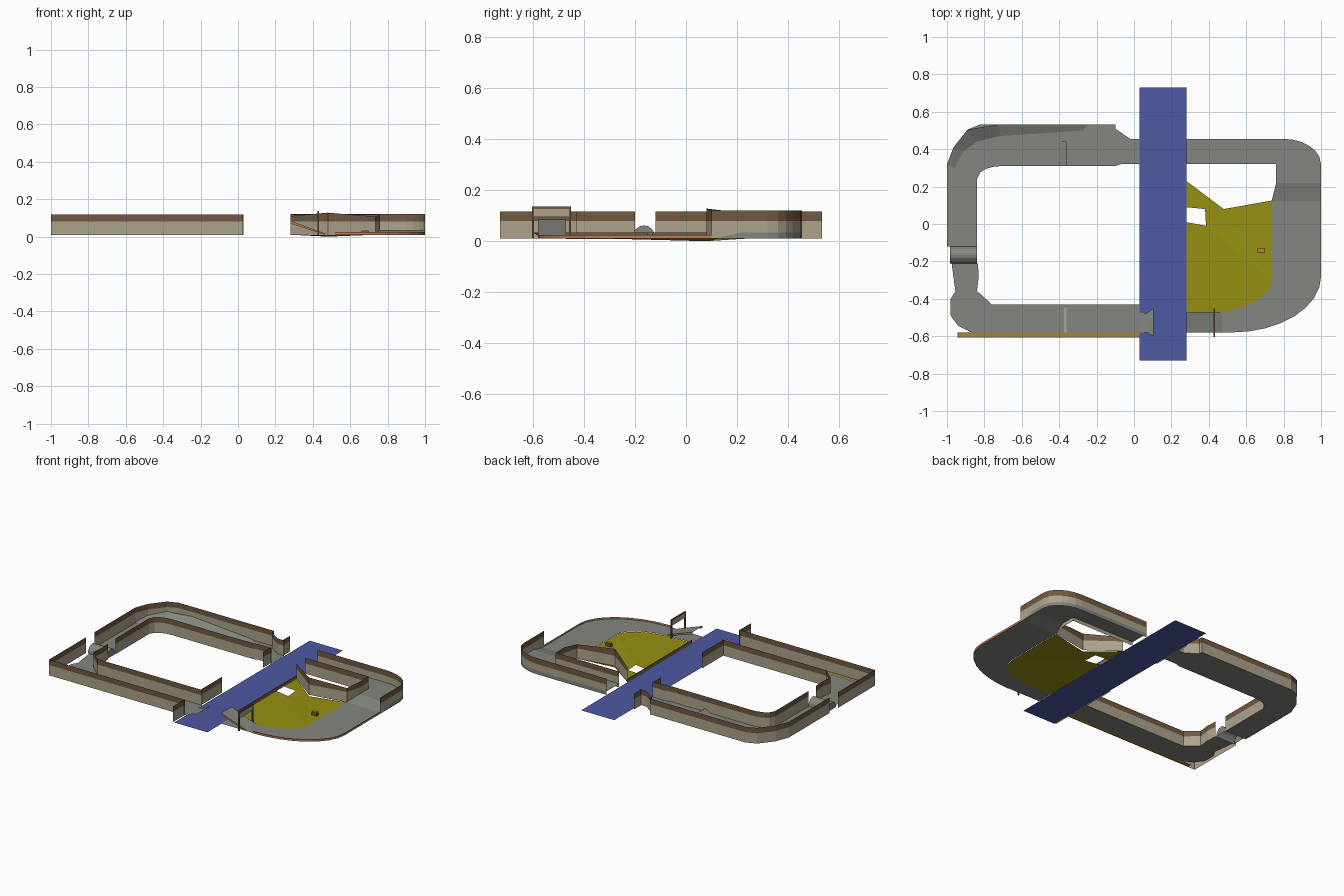
import bpy, bmesh, math
from mathutils import Vector

if "Cube" in bpy.data.objects:
    bpy.data.objects.remove(bpy.data.objects["Cube"])


def material(name, r, g, b):
    m = bpy.data.materials.new(name)
    m.diffuse_color = (r, g, b, 1)
    m.use_nodes = True
    m.node_tree.nodes["Principled BSDF"].inputs["Base Color"].default_value = m.diffuse_color
    return m


ROAD = material("road grey", 0.23, 0.24, 0.22)
BROWN = material("wall brown", 0.16, 0.10, 0.055)
BEIGE = material("wall beige", 0.42, 0.37, 0.26)
WATER = material("water blue", 0.075, 0.10, 0.36)
GRASS = material("grass olive", 0.31, 0.28, 0.006)
ORANGE = material("curb orange", 0.5, 0.2, 0.1)
STRIP = material("strip ochre", 0.36, 0.24, 0.05)
Z = 0.012


def arc(cx, cy, rx, ry, a0, a1, n=7):
    return [(cx + rx * math.cos(math.radians(a0 + (a1 - a0) * i / n)),
             cy + ry * math.sin(math.radians(a0 + (a1 - a0) * i / n))) for i in range(n + 1)]


def finish(name, bm, mats):
    me = bpy.data.meshes.new(name)
    bm.to_mesh(me)
    bm.free()
    for m in mats:
        me.materials.append(m)
    ob = bpy.data.objects.new(name, me)
    bpy.context.collection.objects.link(ob)
    return ob


def plate(name, pts, mat, z=Z):
    """Flat or gently folded sheet from an outline; always faces up."""
    bm = bmesh.new()
    f = bm.faces.new([bm.verts.new((p[0], p[1], p[2] if len(p) > 2 else z)) for p in pts])
    f.normal_update()
    if f.normal.z < 0:
        f.normal_flip()
    bmesh.ops.triangulate(bm, faces=[f])
    return finish(name, bm, [mat])


def strip(name, low, high, mat):
    """Band of quads between two matching 3D paths."""
    bm = bmesh.new()
    a = [bm.verts.new(p) for p in low]
    b = [bm.verts.new(p) for p in high]
    for i in range(len(a) - 1):
        bm.faces.new((a[i], a[i + 1], b[i + 1], b[i]))
    return finish(name, bm, [mat])


def wall(name, path, z0=0.01, z1=0.117, split=0.08, mats=(BEIGE, BROWN)):
    """Thin standing wall: beige below, brown above. A third path value sets the top."""
    bm = bmesh.new()
    rows = [[bm.verts.new((p[0], p[1], h if h is not None else (p[2] if len(p) > 2 else z1)))
             for p in path] for h in (z0, split, None)]
    for r in range(2):
        for i in range(len(path) - 1):
            f = bm.faces.new((rows[r][i], rows[r][i + 1], rows[r + 1][i + 1], rows[r + 1][i]))
            f.material_index = r
    return finish(name, bm, mats)


def box(name, x0, x1, y0, y1, z0, z1, mat):
    bm = bmesh.new()
    bmesh.ops.create_cube(bm, size=1)
    for v in bm.verts:
        v.co = Vector(((x0, x1)[v.co.x > 0], (y0, y1)[v.co.y > 0], (z0, z1)[v.co.z > 0]))
    return finish(name, bm, [mat])


# River and meadow
plate("river", [(0.03, -0.73), (0.28, -0.73), (0.28, 0.73), (0.03, 0.73)], WATER, 0.01)
in_corner = arc(0.40, -0.30, 0.335, 0.17, 0, -90)
plate("meadow", [(0.28, 0.23), (0.48, 0.08, 0.0), (0.735, 0.125)] + in_corner +
      [(0.28, -0.47), (0.28, 0.01), (0.385, -0.01), (0.38, 0.08), (0.28, 0.09)], GRASS, 0.01)
wall("river_bank_wall", [(0.282, -0.47), (0.282, 0.23)], 0.008, 0.034, 0.015)

# Left half of the track
out_back = [(-1, 0.32), (-0.965, 0.41), (-0.89, 0.505), (-0.82, 0.533), (-0.10, 0.533),
            (-0.10, 0.51), (-0.02, 0.455), (0.03, 0.455)]
in_back = [(-0.84, -0.12), (-0.84, 0.24)] + arc(-0.71, 0.24, 0.13, 0.07, 150, 90, 3) + \
          [(-0.10, 0.31), (-0.07, 0.32), (0.03, 0.32)]
plate("back_left_road", [(-1, -0.12)] + out_back + in_back[::-1], ROAD)
in_front = [(-0.835, -0.21), (-0.83, -0.28), (-0.84, -0.36), (-0.82, -0.375),
            (-0.76, -0.43), (0.03, -0.43)]
plate("front_left_road", [(-0.975, -0.21), (-0.955, -0.36), (-0.98, -0.40), (-0.98, -0.49),
                          (-0.94, -0.545), (-0.87, -0.58), (0.03, -0.58)] + in_front[::-1], ROAD)
wall("back_left_outer_wall", [(-1, -0.12)] + out_back)
wall("back_left_inner_wall", in_back)
wall("front_left_inner_wall", in_front)
wall("front_left_outer_wall", [(-1, -0.21), (-1, -0.608), (0.025, -0.608)])
plate("front_edge_strip", [(-0.945, -0.608), (0.03, -0.608), (0.03, -0.58), (-0.945, -0.58)],
      STRIP, 0.013)
plate("start_line", [(-0.375, -0.58), (-0.36, -0.58), (-0.36, -0.45), (-0.375, -0.45)],
      BEIGE, 0.016)

# Walls beside the river crossings
for i, (a, b) in enumerate([(-0.73, -0.60), (-0.43, -0.20), (0.24, 0.32), (0.455, 0.533)]):
    wall(f"crossing_wall_{i}", [(0.02, a), (0.02, b)])

# Banked outer lane of the back left corner
low = [(-0.96, 0.30), (-0.91, 0.39), (-0.84, 0.44), (-0.72, 0.47), (-0.27, 0.50)]
high = [(-1, 0.32), (-0.965, 0.41), (-0.89, 0.505), (-0.72, 0.533), (-0.25, 0.533)]
strip("banked_lane", [(x, y, 0.014) for x, y in low],
      [(x, y, h) for (x, y), h in zip(high, (0.02, 0.04, 0.05, 0.05, 0.015))], ROAD)
plate("small_step", [(-0.40, 0.31, 0.014), (-0.36, 0.31, 0.035), (-0.36, 0.44, 0.035),
                     (-0.40, 0.44, 0.014)], ROAD)

# Rounded bump on the left straight
bump = [(-0.165 + 0.045 * math.cos(math.pi * i / 8), Z + 0.05 * math.sin(math.pi * i / 8))
        for i in range(9)]
strip("road_bump", [(-0.985, y, z) for y, z in bump], [(-0.84, y, z) for y, z in bump], ROAD)
for x in (-0.985, -0.84):
    strip("bump_side", [(x, y, z) for y, z in bump], [(x, y, Z) for y, z in bump], ROAD)

# Jump ramp over the river and landing ramp behind it
plate("jump_ramp", [(0.03, -0.58, 0.012), (0.07, -0.58, 0.022), (0.105, -0.60, 0.034),
                    (0.105, -0.45, 0.034), (0.07, -0.475, 0.022), (0.03, -0.475, 0.012)], ROAD)
plate("landing_ramp", [(0.28, -0.58, 0.085), (0.47, -0.58, 0.016),
                       (0.47, -0.47, 0.016), (0.28, -0.47, 0.085)], ROAD)
for y in (-0.58, -0.47):
    strip("ramp_side", [(0.28, y, 0.07), (0.46, y, 0.012)],
          [(0.28, y, 0.085), (0.47, y, 0.016)], ORANGE)

# Right half of the track: low front, slope, raised back
out_corner = arc(0.52, -0.28, 0.48, 0.30, -90, 0, 8)
plate("front_right_road", [(0.28, -0.58)] + out_corner + [(1, 0.12), (0.735, 0.12)] +
      in_corner + [(0.28, -0.47)], ROAD)
plate("road_slope", [(0.735, 0.12, Z), (1, 0.12, Z), (1, 0.22, 0.035), (0.76, 0.22, 0.035)], ROAD)
out_right = [(1, 0.22), (1, 0.32)] + arc(0.80, 0.32, 0.20, 0.135, 18, 90, 5) + [(0.28, 0.455)]
plate("back_right_road", out_right + [(0.28, 0.32), (0.76, 0.32), (0.76, 0.22)], ROAD, 0.035)
skirt = [(1, 0.12, Z)] + [(x, y, 0.035) for x, y in out_right]
strip("road_skirt", [(x, y, 0.01) for x, y, z in skirt], skirt, ROAD)
wall("back_right_outer_wall", out_right, 0.035, 0.12)
strip("slope_wall_lower", [(1, 0.10, Z), (1, 0.12, Z), (1, 0.22, 0.035)],
      [(1, 0.10, 0.08), (1, 0.12, 0.08), (1, 0.22, 0.08)], BEIGE)
strip("slope_wall_upper", [(1, 0.10, 0.08), (1, 0.22, 0.08)],
      [(1, 0.10, 0.12), (1, 0.22, 0.12)], BROWN)
wall("back_right_inner_wall", [(0.28, 0.32), (0.76, 0.32), (0.76, 0.22), (0.735, 0.125, 0.107),
                               (0.48, 0.08, 0.128), (0.28, 0.23, 0.11)], 0.01, 0.118)
rim = out_corner + [(1, 0.12)]
strip("outer_curb", [(x, y, 0.01) for x, y in rim], [(x, y, 0.024) for x, y in rim], ORANGE)

# Gate over the front road
for y in (-0.60, -0.455):
    box("gate_post", 0.424, 0.432, y - 0.004, y + 0.004, 0.01, 0.137, BROWN)
box("gate_beam", 0.424, 0.432, -0.60, -0.455, 0.127, 0.137, BROWN)
box("gate_banner", 0.426, 0.430, -0.60, -0.455, 0.095, 0.127, BEIGE)

# Small block on the meadow
box("meadow_block", 0.66, 0.70, -0.152, -0.13, 0.01, 0.03, BROWN)
box("meadow_block_top", 0.662, 0.698, -0.150, -0.132, 0.03, 0.034, ORANGE)
